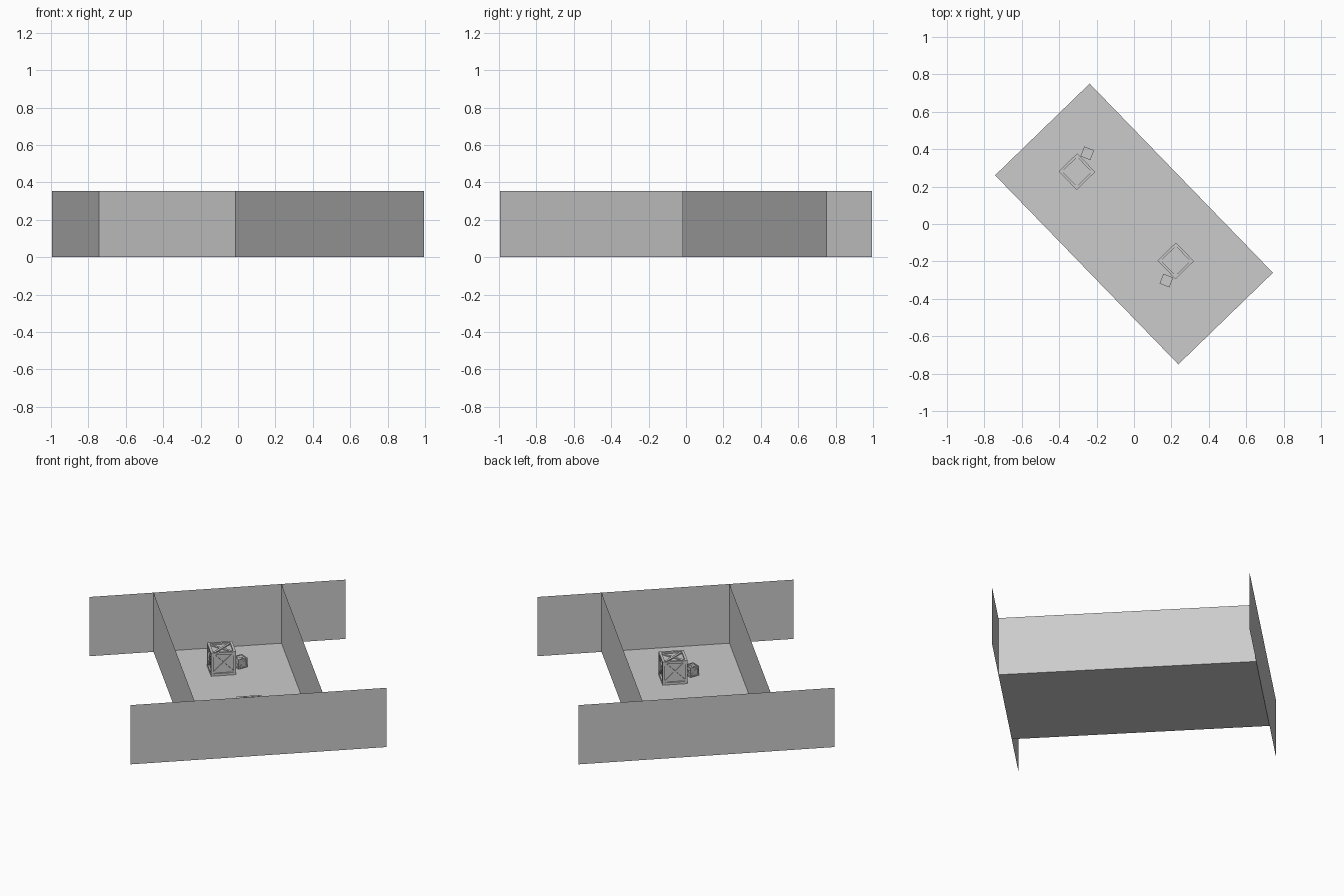
import bpy, bmesh
from math import radians, pi, sqrt
from mathutils import Matrix, Vector

cube = bpy.data.objects.get("Cube")
if cube:
    bpy.data.objects.remove(cube)

# One plain grey for everything
grey = bpy.data.materials.new("light grey")
grey.use_nodes = True
grey.diffuse_color = (0.6, 0.6, 0.6, 1)
grey.node_tree.nodes["Principled BSDF"].inputs["Base Color"].default_value = (0.6, 0.6, 0.6, 1)

TURN = Matrix.Rotation(radians(44.1), 4, 'Z')
LENGTH = 1.408
HEIGHT = 0.355


def finish(bm, name, matrix):
    mesh = bpy.data.meshes.new(name)
    bm.to_mesh(mesh)
    bm.free()
    mesh.materials.append(grey)
    obj = bpy.data.objects.new(name, mesh)
    obj.matrix_world = matrix
    bpy.context.collection.objects.link(obj)


def sheet(name, width, depth, matrix):
    bm = bmesh.new()
    size = Matrix.Diagonal((width, depth, 1, 1))
    bmesh.ops.create_grid(bm, x_segments=1, y_segments=1, size=0.5, matrix=size)
    finish(bm, name, TURN @ matrix)


def box(bm, size, matrix):
    bmesh.ops.create_cube(bm, size=1, matrix=matrix @ Matrix.Diagonal((*size, 1)))


# Arena floor and four upright sheet walls
sheet("floor", LENGTH / 2, LENGTH, Matrix())
upright = Matrix.Rotation(pi / 2, 4, 'X')
quarter = Matrix.Rotation(pi / 2, 4, 'Z')
for side, end, flank in ((1, "back", "right"), (-1, "front", "left")):
    lift = Vector((0, side * LENGTH / 2, HEIGHT / 2))
    face = Matrix.Rotation(pi if side > 0 else 0, 4, 'Z') @ upright
    sheet(end + "_end_wall", LENGTH, HEIGHT, Matrix.Translation(lift) @ face)
    lift = Vector((side * LENGTH / 4, 0, HEIGHT / 2))
    sheet(flank + "_long_wall", LENGTH, HEIGHT, Matrix.Translation(lift) @ quarter @ face)


def crate(name, x, y, size, angle):
    """Unit crate: recessed panels, edge beams and crossed braces."""
    bm = bmesh.new()
    beam = 0.1
    box(bm, (0.87, 0.87, 0.87), Matrix())
    turns = (Matrix(), Matrix.Rotation(pi / 2, 4, 'Y'), Matrix.Rotation(pi / 2, 4, 'X'))
    off = 0.5 - beam / 2
    for turn in turns:
        for a in (-off, off):
            for b in (-off, off):
                box(bm, (beam, beam, 1), turn @ Matrix.Translation((a, b, 0)))
        # crossed braces on the two opposite faces
        for side in (-1, 1):
            for slant, level in ((1, 0.45), (-1, 0.445)):
                place = Matrix.Translation((0, 0, side * level))
                spin = Matrix.Rotation(slant * pi / 4, 4, 'Z')
                box(bm, ((1 - beam) * sqrt(2) - beam, beam, 0.05), turn @ place @ spin)
    spot = Matrix.Translation((x, y, size / 2))
    finish(bm, name, spot @ Matrix.Rotation(radians(angle), 4, 'Z') @ Matrix.Scale(size, 4))


# Two pairs of crates, each a large and a small one
crate("back_large_crate", -0.305, 0.28, 0.138, 44.1)
crate("back_small_crate", -0.25, 0.378, 0.056, -22)
crate("front_large_crate", 0.223, -0.197, 0.138, 44.1)
crate("front_small_crate", 0.173, -0.302, 0.056, -22)
